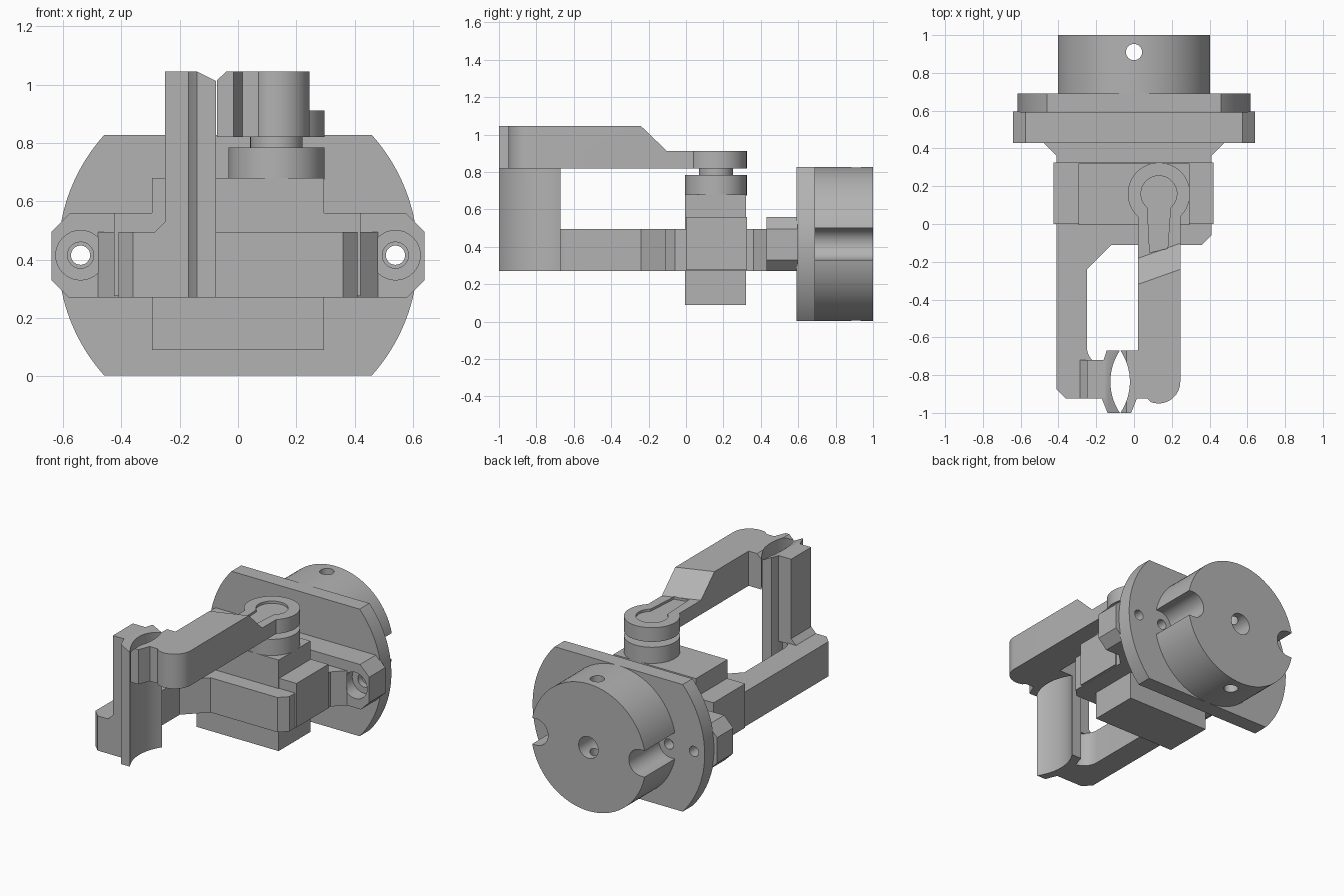
import bpy, bmesh, math
from mathutils import Vector

if "Cube" in bpy.data.objects:
    bpy.data.objects.remove(bpy.data.objects["Cube"])

grey = bpy.data.materials.new("plain_grey")
grey.use_nodes = True
GREY = (0.45, 0.45, 0.45, 1)
grey.diffuse_color = GREY
grey.node_tree.nodes["Principled BSDF"].inputs["Base Color"].default_value = GREY


def prism(name, pts, lo, hi, axis="z"):
    """Extrude an outline: (x, y) along z, or (x, z) along y."""
    bm = bmesh.new()
    place = (lambda p, h: (p[0], p[1], h)) if axis == "z" else (lambda p, h: (p[0], h, p[1]))
    a = [bm.verts.new(place(p, lo)) for p in pts]
    b = [bm.verts.new(place(p, hi)) for p in pts]
    bm.faces.new(a)
    bm.faces.new(b)
    for i in range(len(pts)):
        j = (i + 1) % len(pts)
        bm.faces.new((a[i], a[j], b[j], b[i]))
    bmesh.ops.recalc_face_normals(bm, faces=bm.faces)
    mesh = bpy.data.meshes.new(name)
    bm.to_mesh(mesh)
    bm.free()
    mesh.materials.append(grey)
    ob = bpy.data.objects.new(name, mesh)
    bpy.context.collection.objects.link(ob)
    return ob


def arc(cx, cy, r, start=0, end=360, n=48):
    full = abs(end - start) == 360
    steps = n if full else n + 1
    angles = [math.radians(start + (end - start) * i / n) for i in range(steps)]
    return [(cx + r * math.cos(t), cy + r * math.sin(t)) for t in angles]


def box(name, x0, x1, y0, y1, z0, z1):
    return prism(name, [(x0, y0), (x1, y0), (x1, y1), (x0, y1)], z0, z1)


def apply_boolean(ob, other, operation="DIFFERENCE"):
    """Apply a boolean and remove the helper."""
    mod = ob.modifiers.new("boolean", "BOOLEAN")
    mod.object, mod.operation, mod.solver = other, operation, "EXACT"
    bpy.context.view_layer.update()
    mesh = bpy.data.meshes.new_from_object(ob.evaluated_get(bpy.context.evaluated_depsgraph_get()))
    ob.modifiers.clear()
    ob.data = mesh
    bpy.data.objects.remove(other)


def drill(ob, x, z, r, y0, y1):
    apply_boolean(ob, prism("cutter", arc(x, z, r, n=32), y0, y1, "y"))


MID = 0.415          # height of the hub axis
BOLT = 0.54          # bolt distance from the axis
parts = []

# Rear hub with side notches, axial bore and cross hole
hub = prism("rear_hub", arc(0, MID, 0.412, n=96), 0.68, 1.0, "y")
for s in (-1, 1):
    slot = arc(s * 0.375, MID, 0.085, 90, 270) if s > 0 else arc(s * 0.375, MID, 0.085, -90, 90)
    slot += [(s * 0.5, slot[-1][1]), (s * 0.5, slot[0][1])]
    apply_boolean(hub, prism("cutter", slot, 0.6, 1.1, "y"))
drill(hub, 0, MID, 0.07, 0.75, 1.1)
apply_boolean(hub, prism("cutter", arc(0, 0.91, 0.043, n=32), -0.1, 1))
parts.append(hub)

# Round flange with flat top and bottom
side = math.degrees(math.asin(0.412 / 0.617))
outline = arc(0, MID, 0.617, -side, side) + arc(0, MID, 0.617, 180 - side, 180 + side)
flange = prism("flange", outline, 0.59, 0.69, "y")
for s in (-1, 1):
    drill(flange, s * BOLT, MID, 0.033, 0.5, 0.8)
    drill(flange, s * 0.36, MID, 0.033, 0.62, 0.8)
parts.append(flange)

# Mounting bar with chamfered, counterbored ears
half = [(0.58, 0.27), (0.64, 0.33), (0.64, 0.495), (0.575, 0.56)]
bar = prism("mounting_bar", half + [(-x, z) for x, z in reversed(half)], 0.43, 0.595, "y")
for s in (-1, 1):
    drill(bar, s * BOLT, MID, 0.085, 0.4, 0.52)
    drill(bar, s * BOLT, MID, 0.045, 0.5, 0.56)
    drill(bar, s * BOLT, MID, 0.033, 0.5, 0.7)
parts.append(bar)

# Base frame: body, side rail and crossbar of the lower jaw
frame = [(0.48, 0.43), (0.41, 0.36), (0.41, -0.06), (0.36, -0.11), (-0.12, -0.11), (-0.25, -0.24)]
frame += arc(-0.15, -0.65, 0.1, 180, 270, 10)
frame += [(-0.13, -0.75), (-0.13, -0.925), (-0.36, -0.925), (-0.41, -0.875), (-0.41, 0.36), (-0.48, 0.43)]
parts.append(prism("base_frame", frame, 0.27, 0.495))

# Stacked blocks in the middle of the frame
parts.append(box("wide_block", -0.425, 0.42, 0, 0.325, 0.275, 0.56))
parts.append(box("centre_block", -0.295, 0.295, -0.005, 0.32, 0.09, 0.68))

# Post with a chamfered foot
post = [(-0.29, 0.49), (-0.25, 0.53), (-0.25, 1.045), (-0.15, 1.045), (-0.15, 0.49)]
parts.append(prism("post", post, -0.925, -0.72, "y"))

# Fixed jaw with a hollow gripping face, top edge sloped
R = 0.297
swing = math.degrees(math.asin(0.165 / R))
hollow = arc(-0.125 + R, -0.835, R, 180 - swing, 180 + swing, 20)
back = [(-0.14, -1.0), (-0.17, -0.925), (-0.17, -0.75), (-0.145, -0.67)]
fixed_jaw = prism("fixed_jaw", hollow + back, 0.27, 1.045)
parts.append(fixed_jaw)

# Moving jaw facing it
hollow = arc(-0.022 - R, -0.835, R, -swing, swing, 20)
moving_jaw = prism("moving_jaw", hollow + [(0.05, -0.67), (0.05, -0.925), (0.015, -0.925), (-0.015, -1.0)], 0.82, 1.045)
parts.append(moving_jaw)
for jaw in (fixed_jaw, moving_jaw):
    vee = [(-0.15, 1.05), (-0.075, 1.012), (-0.035, 1.05), (-0.035, 1.1), (-0.15, 1.1)]
    apply_boolean(jaw, prism("cutter", vee, -1.1, -0.5, "y"))

# Pivot stack
PX, PY = 0.132, 0.16
parts.append(prism("pivot_base", arc(PX, PY, 0.165, n=64), 0.675, 0.785))
parts.append(prism("pivot_neck", arc(PX, PY, 0.09), 0.78, 0.825))

# Lever: thick front part sloping down to a thin pivot end
tip = [(0.02, -0.925), (0.07, -0.925)] + arc(0.13, -0.835, 0.115, -110, 0, 16)
lever = prism("lever", tip + [(0.245, 0.1), (0.02, 0.1)], 0.82, 1.045)
bm = bmesh.new()
bm.from_mesh(lever.data)
p = Vector((0.02, -0.32, 1.045))
normal = (Vector((0.245, -0.24, 1.045)) - p).cross(Vector((0.02, -0.18, 0.91)) - p)
if normal.z < 0:
    normal = -normal
cut = bmesh.ops.bisect_plane(bm, geom=bm.verts[:] + bm.edges[:] + bm.faces[:],
                             plane_co=p, plane_no=normal, clear_outer=True)
bmesh.ops.holes_fill(bm, edges=[e for e in bm.edges if e.is_boundary])
bmesh.ops.recalc_face_normals(bm, faces=bm.faces)
bm.to_mesh(lever.data)
bm.free()
apply_boolean(lever, box("thin_arm", 0.02, 0.245, -0.5, 0.1, 0.82, 0.912), "UNION")
apply_boolean(lever, prism("pivot_eye", arc(PX, PY, 0.165, n=64), 0.82, 0.912), "UNION")

# Shallow keyhole recess on the pivot end
key = arc(PX, PY, 0.095, -50, 230, 40) + [(0.083, -0.15), (0.178, -0.13)]
apply_boolean(lever, prism("cutter", key, 0.897, 1.1))
parts.append(lever)

# Smooth round faces, keep edges sharp
for ob in parts:
    bpy.ops.object.select_all(action="DESELECT")
    ob.select_set(True)
    bpy.context.view_layer.objects.active = ob
    bpy.ops.object.shade_smooth_by_angle(angle=math.radians(30))
